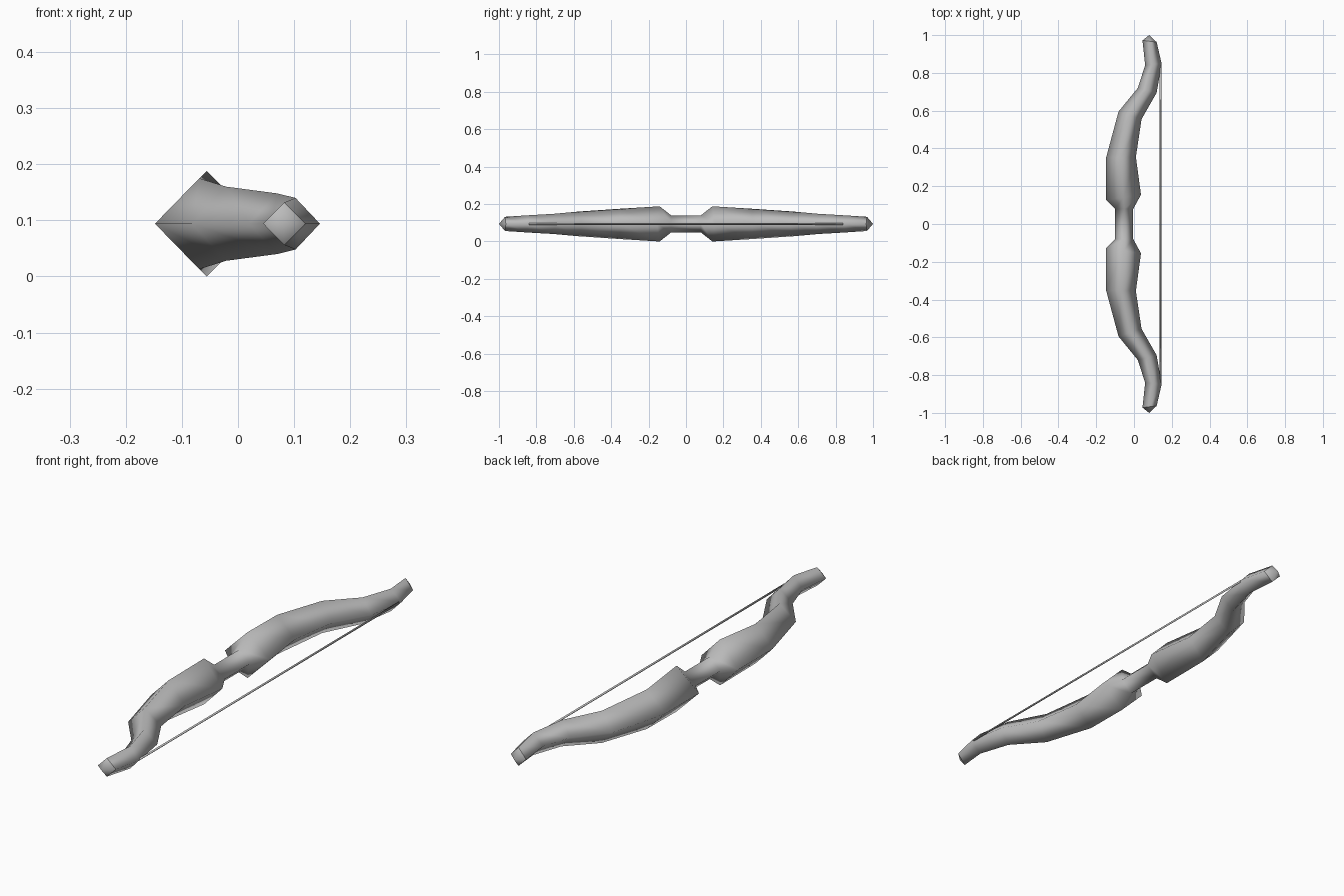
import bpy
import bmesh
from mathutils import Vector

default = bpy.data.objects.get("Cube")
if default:
    bpy.data.objects.remove(default, do_unlink=True)

MID_Z = 0.094

grey = bpy.data.materials.new("plain grey")
grey.use_nodes = True
colour = (0.5, 0.5, 0.5, 1)
grey.diffuse_color = colour
grey.node_tree.nodes["Principled BSDF"].inputs["Base Color"].default_value = colour


def finish(name, bm):
    """Turn a bmesh into a smooth grey object."""
    bmesh.ops.recalc_face_normals(bm, faces=bm.faces[:])
    for face in bm.faces:
        face.smooth = True
    mesh = bpy.data.meshes.new(name)
    bm.to_mesh(mesh)
    bm.free()
    mesh.materials.append(grey)
    obj = bpy.data.objects.new(name, mesh)
    bpy.context.collection.objects.link(obj)
    return obj


# Diamond sections of one limb: outer (x, y), inner (x, y), half height
sections = [
    ((-0.10, 0.08), (-0.004, 0.08), 0.046),
    ((-0.148, 0.127), (0.037, 0.155), 0.094),
    ((-0.148, 0.35), (0.01, 0.355), 0.081),
    ((-0.082, 0.595), (0.04, 0.555), 0.066),
    ((0.02, 0.72), (0.12, 0.695), 0.054),
    ((0.059, 0.84), (0.146, 0.85), 0.046),
    ((0.045, 0.972), (0.12, 0.963), 0.038),
]


def ring(bm, outer, inner, half, side):
    """Add the four corners of a diamond section."""
    cx, cy = (outer[0] + inner[0]) / 2, (outer[1] + inner[1]) / 2
    corners = [(*outer, 0), (cx, cy, half), (*inner, 0), (cx, cy, -half)]
    return [bm.verts.new((x, y * side, MID_Z + z)) for x, y, z in corners]


# Bow body: both limbs joined by the slim grip, with pointed ends
bm = bmesh.new()
rings = [ring(bm, *s, -1) for s in reversed(sections)]
rings += [ring(bm, *s, 1) for s in sections]
for a, b in zip(rings, rings[1:]):
    for i in range(4):
        j = (i + 1) % 4
        bm.faces.new((a[i], a[j], b[j], b[i]))
for end, side in ((rings[0], -1), (rings[-1], 1)):
    point = bm.verts.new((0.08, side, MID_Z))
    for i in range(4):
        bm.faces.new((end[i], end[(i + 1) % 4], point))
        bm.edges.get((end[i], end[(i + 1) % 4])).smooth = False
finish("bow_body", bm)

# Bowstring: thin straight rod between the limb bends
bm = bmesh.new()
bmesh.ops.create_cone(bm, cap_ends=True, segments=4, radius1=0.005,
                      radius2=0.005, depth=1.68)
for v in bm.verts:
    v.co = Vector((v.co.x + 0.141, v.co.z, v.co.y + MID_Z))
finish("bowstring", bm)
